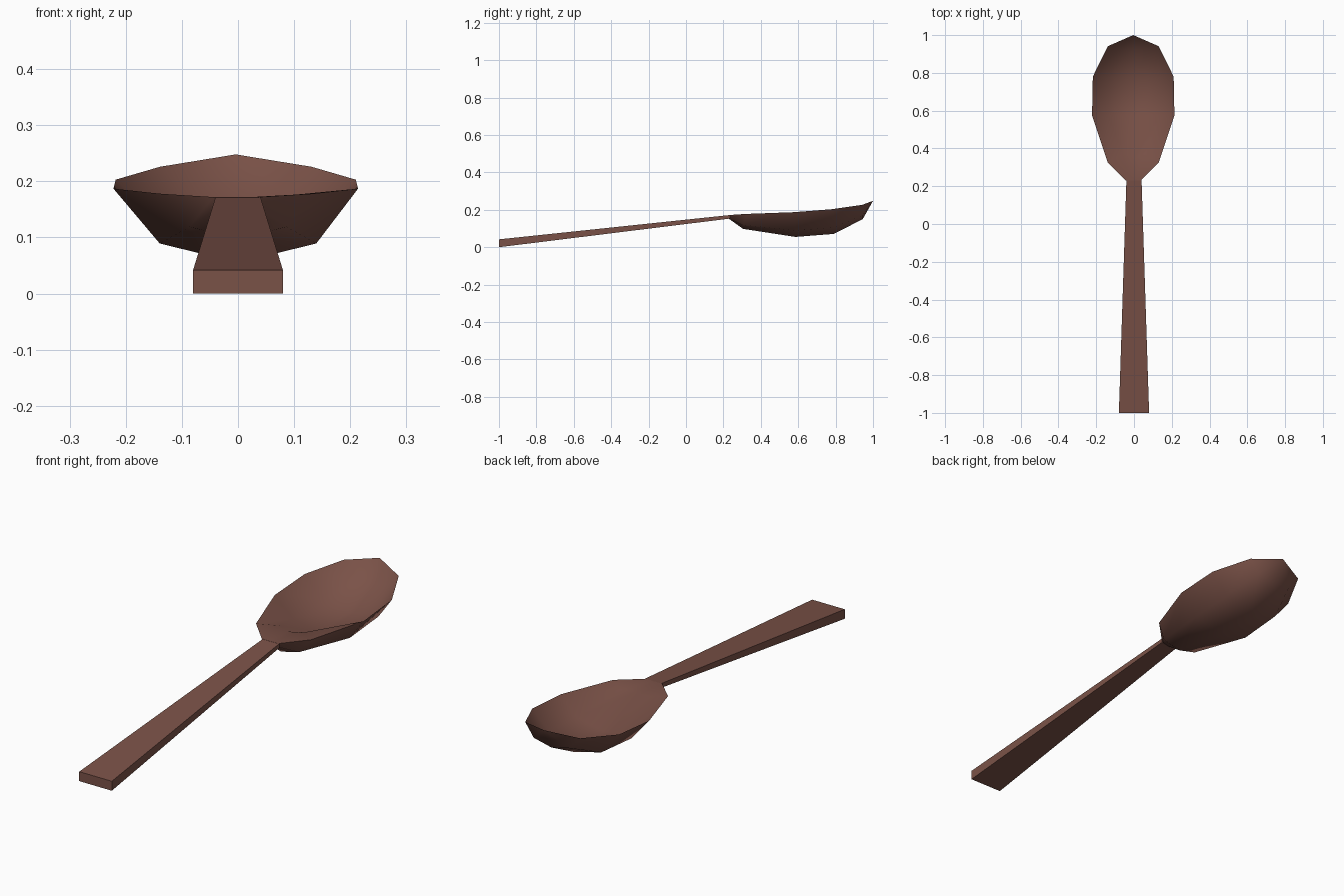
import bpy, bmesh

if "Cube" in bpy.data.objects:
    bpy.data.objects.remove(bpy.data.objects["Cube"])

brown = bpy.data.materials.new("dark_wood_brown")
brown.diffuse_color = (0.195, 0.084, 0.064, 1)
brown.use_nodes = True
brown.node_tree.nodes["Principled BSDF"].inputs["Base Color"].default_value = brown.diffuse_color


def make_object(name, bm, angle):
    bmesh.ops.recalc_face_normals(bm, faces=bm.faces)
    mesh = bpy.data.meshes.new(name)
    bm.to_mesh(mesh)
    bm.free()
    mesh.materials.append(brown)
    ob = bpy.data.objects.new(name, mesh)
    bpy.context.collection.objects.link(ob)
    bpy.ops.object.select_all(action='DESELECT')
    ob.select_set(True)
    bpy.context.view_layer.objects.active = ob
    bpy.ops.object.shade_smooth_by_angle(angle=angle)
    return ob


# Handle: box tapering in width and thickness toward the bowl
bm = bmesh.new()
bmesh.ops.create_cube(bm, size=2)
for v in bm.verts:
    far = v.co.y > 0
    half_w = 0.04 if far else 0.08
    low, high = (0.153, 0.172) if far else (0.0, 0.042)
    v.co = (v.co.x * half_w, 0.235 if far else -1.0, high if v.co.z > 0 else low)
make_object("handle", bm, 0.4)

# Bowl: cross sections along y, each with a shared rim, an outer and an inner skin
# (rim y, half width, rim z, outer y, outer z, inner y, inner z)
stations = [
    (0.230, 0.040, 0.172, 0.225, 0.155, 0.230, 0.172),
    (0.325, 0.135, 0.178, 0.305, 0.098, 0.350, 0.170),
    (0.575, 0.218, 0.187, 0.585, 0.055, 0.575, 0.078),
    (0.780, 0.214, 0.203, 0.790, 0.071, 0.775, 0.092),
    (0.941, 0.135, 0.226, 0.945, 0.150, 0.925, 0.165),
]
bm = bmesh.new()
outer, inner = [], []
for i, (y, w, z, oy, oz, iy, iz) in enumerate(stations):
    left, right = (bm.verts.new((s * w - 0.004, y, z)) for s in (-1, 1))

    def skin(cy, cz, frac, my):
        mids = [(-frac * w, my, z + (cz - z) * 0.74), (0, cy, cz),
                (frac * w, my, z + (cz - z) * 0.74)]
        return [left] + [bm.verts.new(p) for p in mids] + [right]

    outer.append(skin(oy, oz, 0.64, oy))
    # the second inner section is the notch where the flat neck meets the hollow
    inner.append(skin(iy, iz, 0.43 if i == 1 else 0.62, 0.373 if i == 1 else iy))

tip = bm.verts.new((-0.004, 1.0, 0.248))
for rows in (outer, inner):
    for a, b in zip(rows, rows[1:]):
        for j in range(4):
            bm.faces.new((a[j], a[j + 1], b[j + 1], b[j]))
    for j in range(4):
        bm.faces.new((rows[-1][j], rows[-1][j + 1], tip))
# Close the neck end against the handle
bm.faces.new(outer[0] + inner[0][3:0:-1])
make_object("bowl", bm, 0.85)
